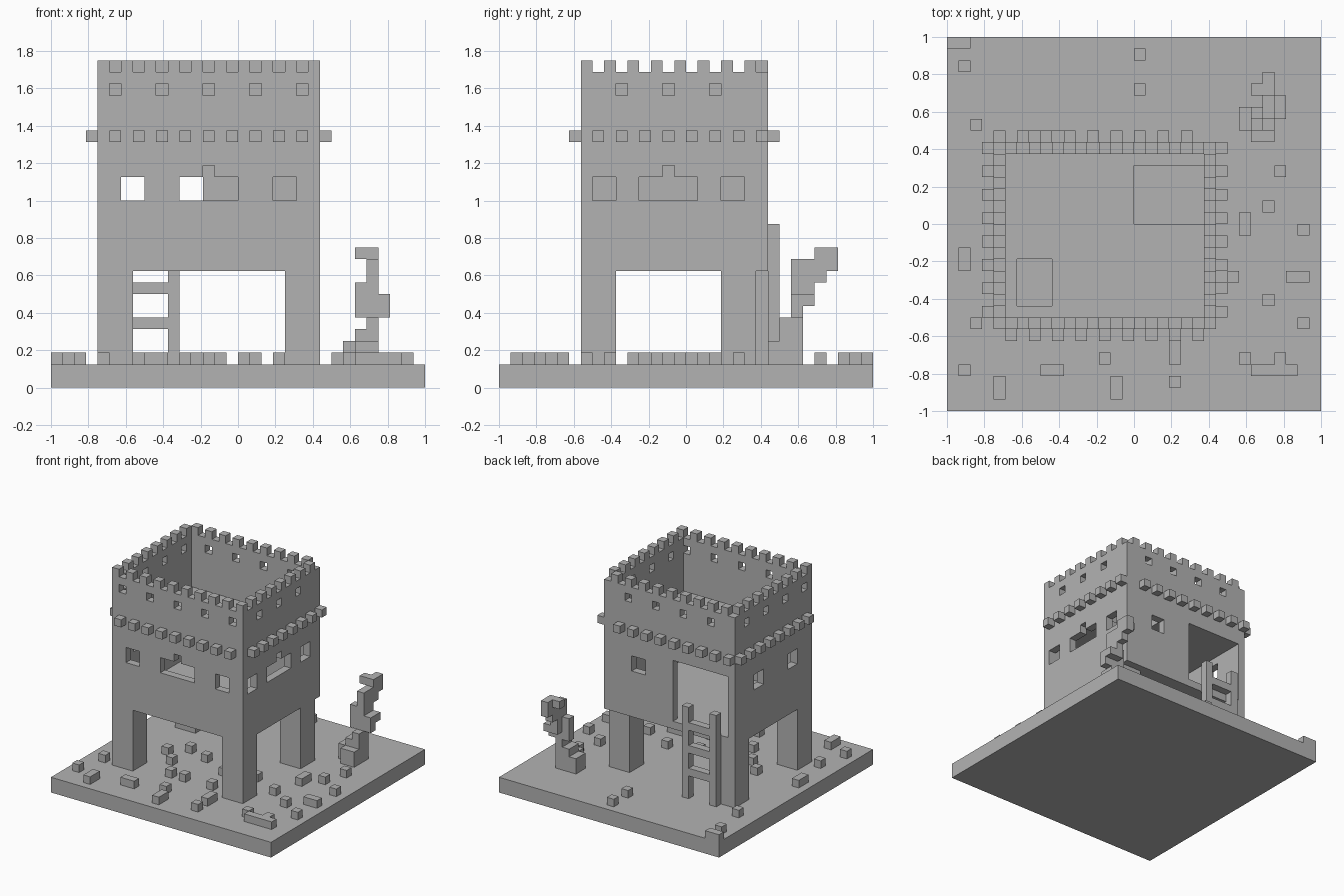
import bpy
import bmesh
from mathutils import Vector

UNIT = 0.0625  # one block of the grid
CENTRE = Vector((16, 16, 0))

if "Cube" in bpy.data.objects:
    bpy.data.objects.remove(bpy.data.objects["Cube"], do_unlink=True)

stone = bpy.data.materials.new("grey_stone")
stone.use_nodes = True
stone.diffuse_color = (0.45, 0.45, 0.45, 1)
stone.node_tree.nodes["Principled BSDF"].inputs["Base Color"].default_value = (0.45, 0.45, 0.45, 1)


def block(x, y, z, width=1, depth=1, height=1):
    """Corner position and size, in grid blocks."""
    return Vector((x, y, z)), Vector((width, depth, height))


def build(name, blocks):
    """Make one object from a list of blocks."""
    bm = bmesh.new()
    for corner, size in blocks:
        verts = bmesh.ops.create_cube(bm, size=1)["verts"]
        for v in verts:
            spot = corner + size / 2 + Vector(a * b for a, b in zip(v.co, size))
            v.co = (spot - CENTRE) * UNIT
    mesh = bpy.data.meshes.new(name)
    bm.to_mesh(mesh)
    bm.free()
    mesh.materials.append(stone)
    obj = bpy.data.objects.new(name, mesh)
    bpy.context.scene.collection.objects.link(obj)
    return obj


def carve(target, blocks):
    """Cut every block out of the target."""
    bpy.context.view_layer.objects.active = target
    for item in blocks:
        cutter = build("cutter", [item])
        cutter.hide_render = True
        mod = target.modifiers.new("opening", "BOOLEAN")
        mod.operation = "DIFFERENCE"
        mod.solver = "EXACT"
        mod.object = cutter
        bpy.ops.object.modifier_apply(modifier=mod.name)
        bpy.data.objects.remove(cutter, do_unlink=True)


# Ground slab
build("ground_slab", [block(0, 0, 0, 32, 32, 2)])

# Tower body: a solid carved into a room below and an open court above
tower = build("tower_walls", [block(4, 7, 10, 19, 16, 17)])
openings = [
    block(5, 8, 11, 17, 14, 8),      # room
    block(5, 8, 20, 17, 14, 9),      # open court
    block(16, 16, 18, 6, 5, 3),      # large roof hatch
    block(6, 9, 18, 3, 4, 3),        # small roof hatch
    block(5, 21, 11, 8, 3, 8),       # back doorway
]

# Room windows
for x, width in ((6, 2), (11, 5), (19, 2)):
    openings.append(block(x, 6, 16, width, 3, 2))
for y, width in ((8, 2), (12, 5), (19, 2)):
    openings.append(block(21, y, 16, 3, width, 2))
for y in (10, 17):
    openings.append(block(3, y, 16, 3, 2, 2))
openings.append(block(17, 21, 16, 2, 3, 2))
openings.append(block(13, 6, 17, 1, 3, 2))
openings.append(block(21, 14, 17, 3, 1, 2))

# Small loopholes in the parapet
openings += [block(x, 6, 25, 1, 3) for x in range(5, 22, 4)]
openings += [block(x, 21, 25, 1, 3) for x in range(7, 20, 4)]
openings += [block(21, y, 25, 3) for y in range(10, 19, 4)]
openings += [block(3, y, 25, 3) for y in range(8, 21, 4)]
carve(tower, openings)

# Legs
for name, x, y in (("front_right_leg", 4, 7), ("front_left_leg", 20, 7),
                   ("back_right_leg", 4, 20), ("back_left_leg", 20, 19)):
    build(name, [block(x, y, 2, 3, 3, 8)])

# Battlements along the four walls
merlons = [block(x, 7, 27) for x in range(4, 23, 2)]
merlons += [block(x, 22, 27) for x in range(5, 22, 2)]
merlons += [block(x, y, 27) for x in (4, 22) for y in range(9, 22, 2)]
build("battlements", merlons)

# Projecting stones round the tower
corbels = [block(x, 6, 21) for x in range(5, 22, 2)]
corbels += [block(x, 23, 21) for x in range(4, 21, 2)]
corbels += [block(x, y, 21) for x in (3, 23) for y in range(8, 23, 2)]
build("corbels", corbels)

# Ladder to the doorway
build("ladder_rails", [block(x, 23, 2, height=12) for x in (6, 10)])
build("ladder_rungs", [block(7, 23, z, width=3) for z in (5, 8, 11)])

# Bent dead tree
build("tree_roots", [
    block(25, 24, 2, 1, 2, 2),
    block(26, 23, 2, 2, 1, 2),
    block(26, 24, 2, 1, 2, 3),
])
build("tree_trunk", [
    block(27, 24, 2, 1, 2, 4),
    block(27, 25, 6, 1, 1, 5),
    block(26, 25, 6, 1, 1, 3),
    block(27, 26, 7, 1, 1, 4),
])
build("tree_branches", [
    block(28, 25, 6, 1, 1, 2),
    block(28, 26, 7),
    block(27, 27, 9, 1, 1, 3),
    block(27, 28, 10, 1, 1, 2),
    block(26, 27, 11),
])

# Loose rubble: single stones, then longer ones lying along x or y
singles = [(1, 29), (2, 24), (16, 30), (16, 27), (2, 7), (1, 3), (13, 4),
           (19, 2), (25, 4), (29, 3), (30, 7), (30, 15), (27, 17), (28, 20),
           (27, 9), (24, 11), (9, 11), (11, 8), (13, 8), (17, 8), (9, 15),
           (7, 13), (12, 14), (16, 12), (20, 13), (13, 18)]
along_x = [(0, 31), (8, 3), (26, 3), (29, 11)]
along_y = [(1, 12), (4, 1), (14, 1), (19, 4), (28, 3), (25, 15)]
rubble = [block(x, y, 2) for x, y in singles]
rubble += [block(x, y, 2, width=2) for x, y in along_x]
rubble += [block(x, y, 2, depth=2) for x, y in along_y]
build("rubble", rubble)
